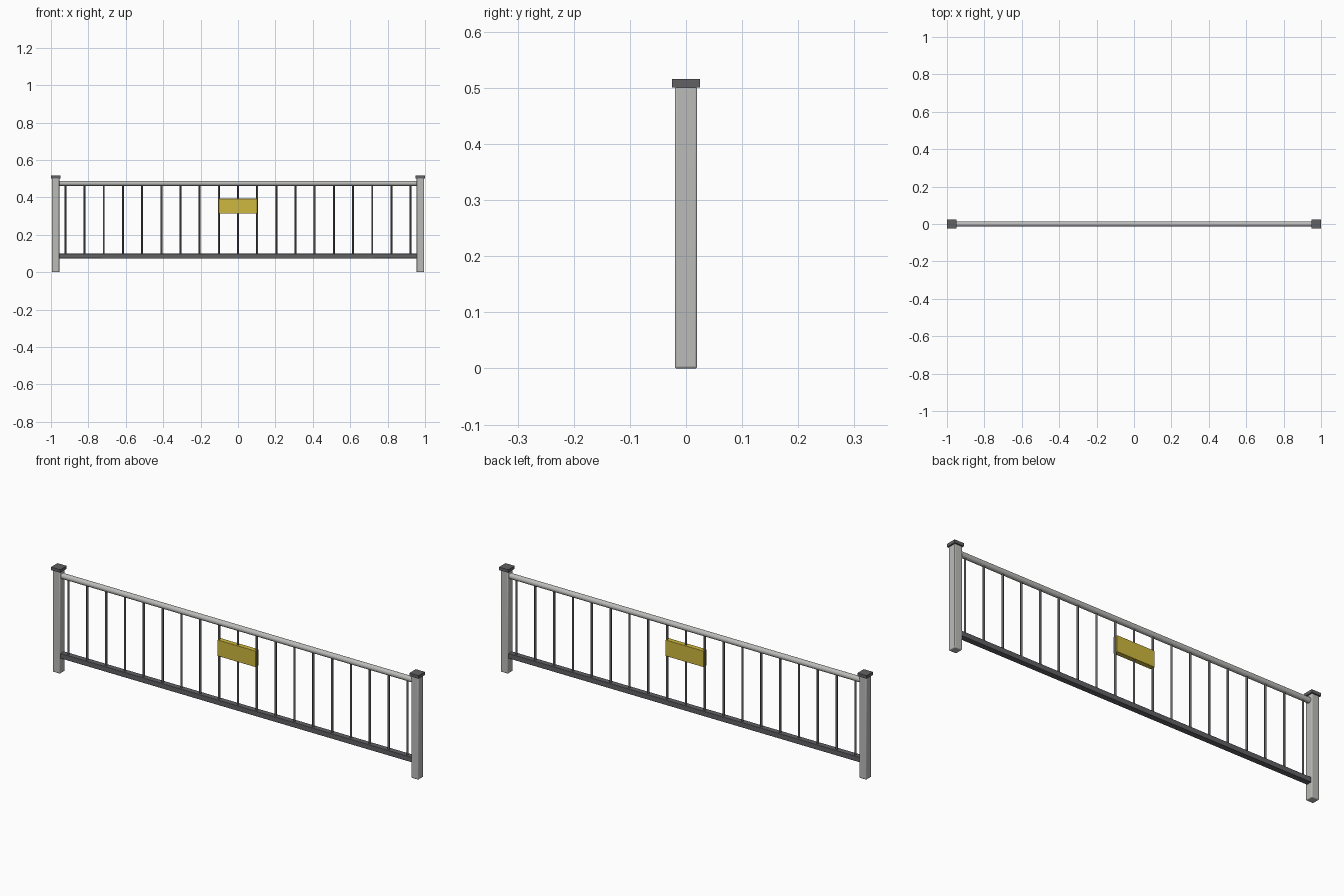
import bpy
import math

cube = bpy.data.objects.get("Cube")
if cube:
    bpy.data.objects.remove(cube, do_unlink=True)


def material(name, colour):
    mat = bpy.data.materials.new(name)
    mat.use_nodes = True
    mat.diffuse_color = colour
    mat.node_tree.nodes["Principled BSDF"].inputs["Base Color"].default_value = colour
    return mat


steel = material("steel", (0.5, 0.5, 0.49, 1))
dark_steel = material("dark_steel", (0.12, 0.12, 0.13, 1))
yellow = material("yellow", (0.62, 0.48, 0.05, 1))


def finish(obj, name, mat):
    obj.name = name
    obj.data.materials.append(mat)
    bpy.ops.object.shade_smooth_by_angle(angle=math.radians(35))
    return obj


def box(name, size, centre, mat, bevel=0):
    bpy.ops.mesh.primitive_cube_add(size=1, location=centre)
    obj = bpy.context.object
    obj.scale = size
    bpy.ops.object.transform_apply(location=False, rotation=False, scale=True)
    if bevel:
        mod = obj.modifiers.new("rounded_edges", "BEVEL")
        mod.width = bevel
        mod.segments = 3
    return finish(obj, name, mat)


def rod(name, radius, length, centre, mat, sides=16, along_x=False):
    turn = (0, math.pi / 2, 0) if along_x else (0, 0, 0)
    bpy.ops.mesh.primitive_cylinder_add(vertices=sides, radius=radius, depth=length,
                                        location=centre, rotation=turn)
    return finish(bpy.context.object, name, mat)


POST_X = 0.975
TOP_Z, BOTTOM_Z = 0.475, 0.086

# End posts with flat caps
for side, x in (("right", -POST_X), ("left", POST_X)):
    box(f"{side}_post", (0.04, 0.04, 0.502), (x, 0, 0.251), steel, bevel=0.004)
    box(f"{side}_post_cap", (0.05, 0.05, 0.015), (x, 0, 0.5085), dark_steel)

# Round handrail and square lower rail between the posts
rod("top_rail", 0.0135, 2 * POST_X, (0, 0, TOP_Z), steel, sides=24, along_x=True)
box("bottom_rail", (2 * POST_X, 0.028, 0.025), (0, 0, BOTTOM_Z), dark_steel, bevel=0.002)

# Evenly spaced balusters
for i in range(-9, 10):
    rod(f"baluster_{i + 10}", 0.005, TOP_Z - BOTTOM_Z,
        (i * 0.1025, 0, (TOP_Z + BOTTOM_Z) / 2), dark_steel, sides=12)

# Central sign plate
box("sign_plate", (0.206, 0.024, 0.079), (0, 0, 0.353), yellow, bevel=0.001)
